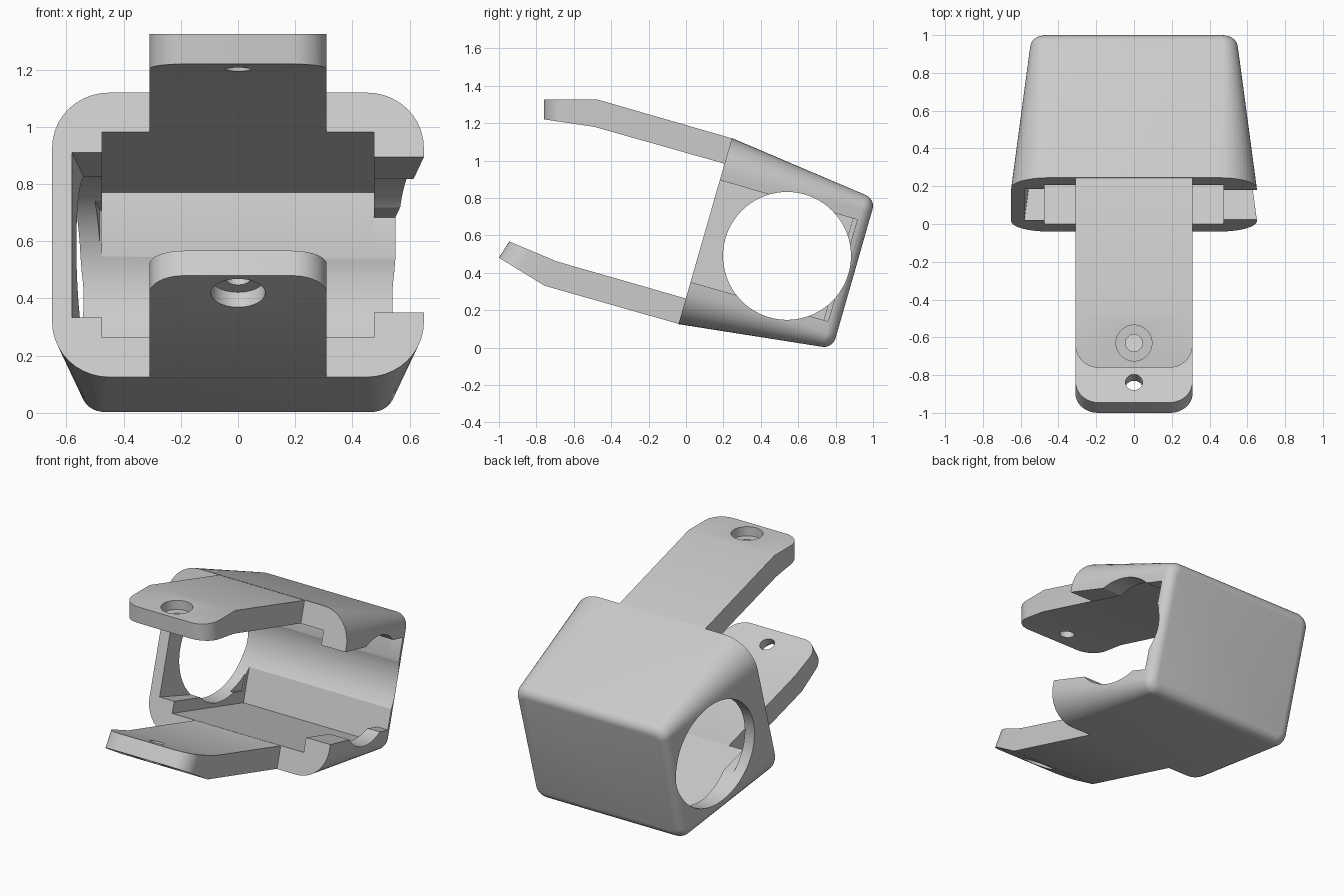
import bpy, bmesh, math
from mathutils import Matrix, Vector

cube = bpy.data.objects.get("Cube")
if cube:
    bpy.data.objects.remove(cube, do_unlink=True)

TILT = math.radians(16)
TAPER = 0.13          # how fast the shell narrows towards the back
DEPTH = 0.828
S, C = math.sin(TILT), math.cos(TILT)

grey = bpy.data.materials.new("light_grey")
grey.use_nodes = True
grey.diffuse_color = (0.6, 0.6, 0.6, 1)
grey.node_tree.nodes["Principled BSDF"].inputs["Base Color"].default_value = (0.6, 0.6, 0.6, 1)


def tilted(d, u):
    """Depth and height in the tilted shell to world y, z."""
    return (0.1025 + C * d + S * u, 0.6225 - S * d + C * u)


def finish(name, bm):
    bmesh.ops.recalc_face_normals(bm, faces=bm.faces)
    mesh = bpy.data.meshes.new(name)
    bm.to_mesh(mesh)
    bm.free()
    mesh.materials.append(grey)
    ob = bpy.data.objects.new(name, mesh)
    bpy.context.collection.objects.link(ob)
    return ob


def prism(name, profile, x0, x1, lean=None, tip_radius=0):
    """Extrude a y, z profile along x; lean shifts each point of the x0 side."""
    lean = lean or [0] * len(profile)
    bm = bmesh.new()
    a = [bm.verts.new((x0 + s, y, z)) for (y, z), s in zip(profile, lean)]
    b = [bm.verts.new((x1, y, z)) for y, z in profile]
    bm.faces.new(a)
    bm.faces.new(b[::-1])
    n = len(a)
    for i in range(n):
        j = (i + 1) % n
        bm.faces.new((a[i], b[i], b[j], a[j]))
    bmesh.ops.recalc_face_normals(bm, faces=bm.faces)
    if tip_radius:
        edges = [bm.edges.get((s[0], s[1])) for s in (a, b)]
        bmesh.ops.bevel(bm, geom=edges, offset=tip_radius, segments=10,
                        profile=0.5, affect='EDGES')
    return finish(name, bm)


def box_profile(d0, d1, h):
    return [tilted(d, u) for d, u in ((d0, -h), (d1, -h), (d1, h), (d0, h))]


def pin(name, centre, angle, radius, length):
    """Cylinder in the y, z plane, tipped from vertical about x."""
    bm = bmesh.new()
    mat = Matrix.Translation(Vector((0, *centre))) @ Matrix.Rotation(angle, 4, 'X')
    bmesh.ops.create_cone(bm, cap_ends=True, segments=40, radius1=radius,
                          radius2=radius, depth=length, matrix=mat)
    return finish(name, bm)


def combine(base, other, operation):
    mod = base.modifiers.new("join", 'BOOLEAN')
    mod.operation, mod.solver, mod.object = operation, 'EXACT', other
    bpy.context.view_layer.objects.active = base
    bpy.ops.object.modifier_apply(modifier=mod.name)
    bpy.data.objects.remove(other, do_unlink=True)


def ring(bm, d, w, h, r):
    """Rounded rectangle section of the shell."""
    verts, steps = [], 10
    for q, (sx, su) in enumerate(((1, 1), (-1, 1), (-1, -1), (1, -1))):
        for k in range(steps + 1):
            t = math.pi / 2 * (q + k / steps)
            x = sx * (w - r) + r * math.cos(t)
            u = su * (h - r) + r * math.sin(t)
            verts.append(bm.verts.new((x, *tilted(d, u))))
    return verts


# Shell: tapered loft, closed with a rounded edge at the back
bm = bmesh.new()
W, H, FILLET = 0.65, 0.5175, 0.055
sections = [(0, W, H, 0.2)]
for k in range(7):
    t = math.pi / 2 * k / 6
    d = DEPTH - FILLET * (1 - math.sin(t))
    inset = FILLET * (1 - math.cos(t))
    sections.append((d, W - TAPER * d - inset, H - TAPER * d * 0.95 - inset, 0.08 - inset))
rings = [ring(bm, *s) for s in sections]
for lo, hi in zip(rings, rings[1:]):
    for i in range(len(lo)):
        j = (i + 1) % len(lo)
        bm.faces.new((lo[i], lo[j], hi[j], hi[i]))
bm.faces.new(rings[0][::-1])
bm.faces.new(rings[-1])
shell = finish("bracket", bm)

# Arms, rooted slightly inside the shell walls
upper_arm = prism("upper_arm", [
    (-0.76, 1.22), (-0.76, 1.325), (-0.47, 1.325), tilted(0, 0.516),
    tilted(0.05, 0.46), tilted(0.05, 0.41), tilted(0, 0.375), (-0.49, 1.18)],
    -0.31, 0.31, tip_radius=0.12)
lower_arm = prism("lower_arm", [
    (-0.945, 0.567), (-1.0, 0.48), (-0.755, 0.33), tilted(0, -0.516),
    tilted(0.05, -0.46), tilted(0.05, -0.41), tilted(0, -0.375), (-0.69, 0.46)],
    -0.31, 0.31, tip_radius=0.12)
for arm in (upper_arm, lower_arm):
    combine(shell, arm, 'UNION')

# Cavity, open side slot, closed side pocket and cross bore
bore = [(0.54 + 0.342 * math.cos(math.tau * i / 72),
         0.49 + 0.342 * math.sin(math.tau * i / 72)) for i in range(72)]
cutters = [
    prism("cavity", box_profile(-0.02, 0.765, 0.374), -0.475, 0.475),
    prism("slot", box_profile(-0.02, 0.765, 0.283), 0.4, 0.8),
    prism("pocket", box_profile(-0.02, 0.74, 0.3), -0.583, -0.4,
          lean=[0, 0.1, 0.1, 0]),
    prism("bore", bore, -0.9, 0.9),
]

# Screw holes with counterbores on the outer faces of the arms
tip = math.atan2(-0.52, 0.85)
axis = Vector((0.52, 0.85)).normalized()
seat = Vector((-0.90, 0.42))
cutters += [
    pin("upper_hole", (-0.63, 1.25), 0, 0.045, 0.3),
    pin("upper_counterbore", (-0.63, 1.365), 0, 0.095, 0.2),
    pin("lower_hole", seat + axis * 0.06, tip, 0.045, 0.3),
    pin("lower_counterbore", seat - axis * 0.04, tip, 0.095, 0.2),
]
for cutter in cutters:
    combine(shell, cutter, 'DIFFERENCE')

# Smooth curved faces, keep edges sharp
bpy.ops.object.select_all(action='DESELECT')
shell.select_set(True)
bpy.context.view_layer.objects.active = shell
bpy.ops.object.shade_smooth_by_angle(angle=math.radians(25))
